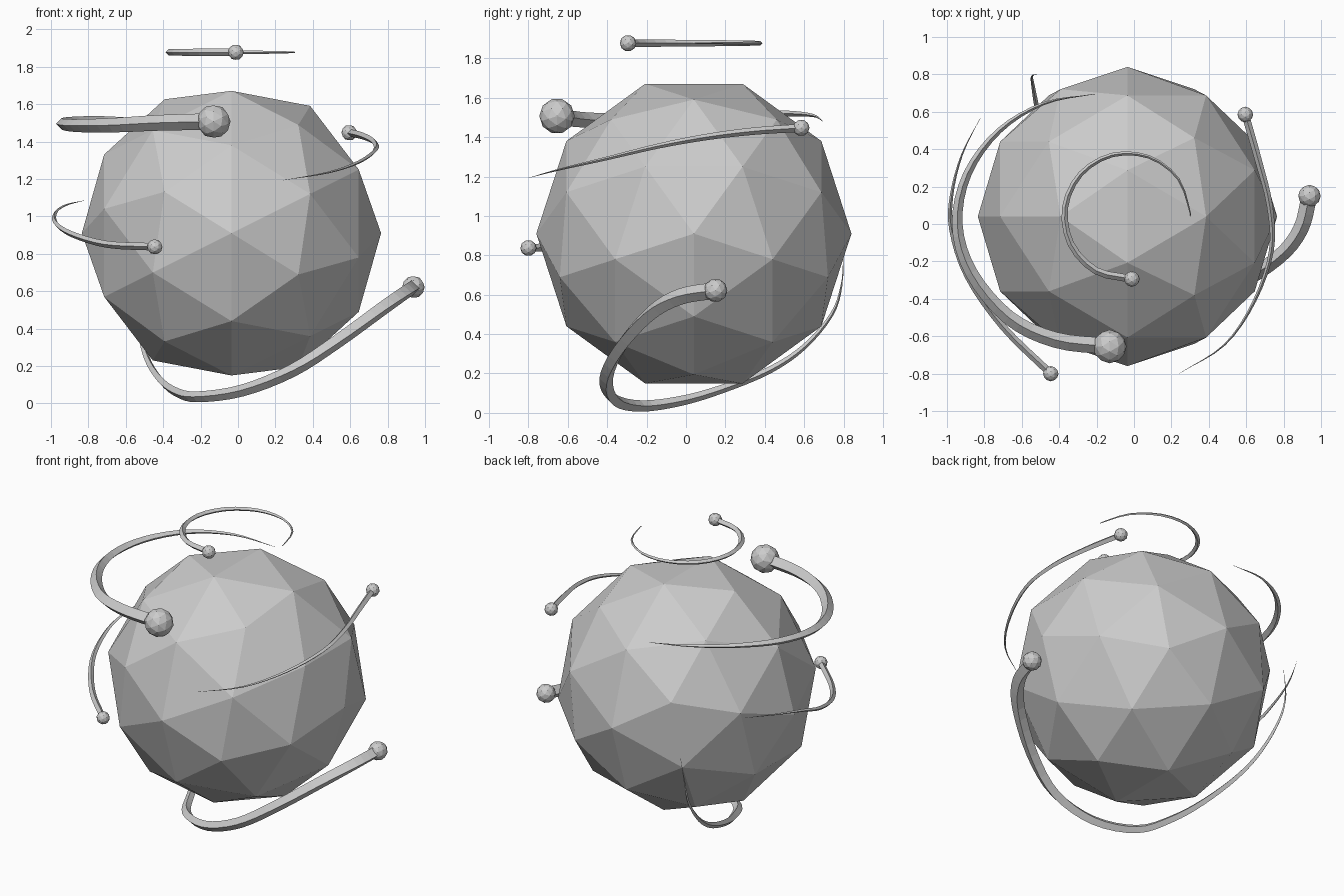
import bpy, math
from mathutils import Vector

if "Cube" in bpy.data.objects:
    bpy.data.objects.remove(bpy.data.objects["Cube"])


def ball(name, centre, radius):
    bpy.ops.mesh.primitive_ico_sphere_add(subdivisions=2, radius=radius, location=centre,
                                          rotation=(0, math.pi / 2, 0))
    bpy.context.object.name = name


def smooth_path(pts, steps=5):
    """Catmull-Rom samples through the points."""
    p = [Vector(q) for q in pts]
    p = [2 * p[0] - p[1]] + p + [2 * p[-1] - p[-2]]
    out = []
    for a, b, c, d in zip(p, p[1:], p[2:], p[3:]):
        for k in range(steps):
            t = k / steps
            out.append(0.5 * (2 * b + (c - a) * t + (2 * a - 5 * b + 4 * c - d) * t ** 2
                              + (3 * b - a - 3 * c + d) * t ** 3))
    return out + [p[-2]]


def trail(name, pts, thick, head_radius, steps=4):
    """Orbiting ball with a four-sided tail tapering to a point."""
    path = smooth_path(pts, steps)
    curve = bpy.data.curves.new(name, 'CURVE')
    curve.dimensions = '3D'
    curve.twist_mode = 'Z_UP'
    curve.bevel_depth = thick
    curve.bevel_resolution = 0
    curve.use_fill_caps = True
    spline = curve.splines.new('POLY')
    spline.use_smooth = False
    spline.points.add(len(path) - 1)
    for i, (pt, co) in enumerate(zip(spline.points, path)):
        pt.co = (*co, 1)
        pt.radius = max(0.03, 1 - (i / (len(path) - 1)) ** 1.5)
    obj = bpy.data.objects.new(name + "_tail", curve)
    bpy.context.collection.objects.link(obj)
    bpy.ops.object.select_all(action='DESELECT')
    obj.select_set(True)
    bpy.context.view_layer.objects.active = obj
    bpy.ops.object.convert(target='MESH')
    ball(name + "_head", pts[0], head_radius)


# Central faceted sphere
ball("core_sphere", (-0.035, 0.04, 0.91), 0.8)

# Flat three-quarter ring above the sphere
ring = [(-0.035 + 0.337 * math.cos(math.radians(a)), 0.042 + 0.337 * math.sin(math.radians(a)), 1.877)
        for a in range(-86, -361, -34)] + [(0.295, 0.05, 1.875)]
trail("top_orbit", ring, 0.02, 0.042, 3)

# Thick arc on the upper left
trail("upper_left_orbit", [
    (-0.13, -0.655, 1.507), (-0.42, -0.62, 1.50), (-0.67, -0.50, 1.487), (-0.87, -0.26, 1.485),
    (-0.945, 0.0, 1.495), (-0.89, 0.27, 1.51), (-0.72, 0.50, 1.52), (-0.48, 0.645, 1.51),
    (-0.21, 0.695, 1.48)], 0.044, 0.09)

# Thin arc on the left
trail("left_orbit", [
    (-0.445, -0.80, 0.837), (-0.70, -0.55, 0.85), (-0.89, -0.28, 0.905), (-0.975, -0.03, 0.965),
    (-0.975, 0.155, 1.02), (-0.92, 0.37, 1.06), (-0.82, 0.57, 1.085)], 0.02, 0.041)

# Long arc sweeping under the sphere
trail("lower_orbit", [
    (0.938, 0.15, 0.622), (0.89, -0.03, 0.59), (0.77, -0.18, 0.505), (0.53, -0.335, 0.33),
    (0.29, -0.405, 0.175), (0.02, -0.365, 0.068), (-0.22, -0.23, 0.035), (-0.33, -0.03, 0.06),
    (-0.41, 0.18, 0.12), (-0.475, 0.42, 0.215), (-0.515, 0.6, 0.335), (-0.54, 0.74, 0.50),
    (-0.545, 0.79, 0.65), (-0.52, 0.80, 0.82)], 0.042, 0.06)

# Thin arc on the right
trail("right_orbit", [
    (0.595, 0.585, 1.447), (0.665, 0.34, 1.43), (0.725, 0.1, 1.40), (0.735, -0.14, 1.355),
    (0.645, -0.41, 1.29), (0.485, -0.645, 1.235), (0.24, -0.80, 1.193)], 0.02, 0.042)
